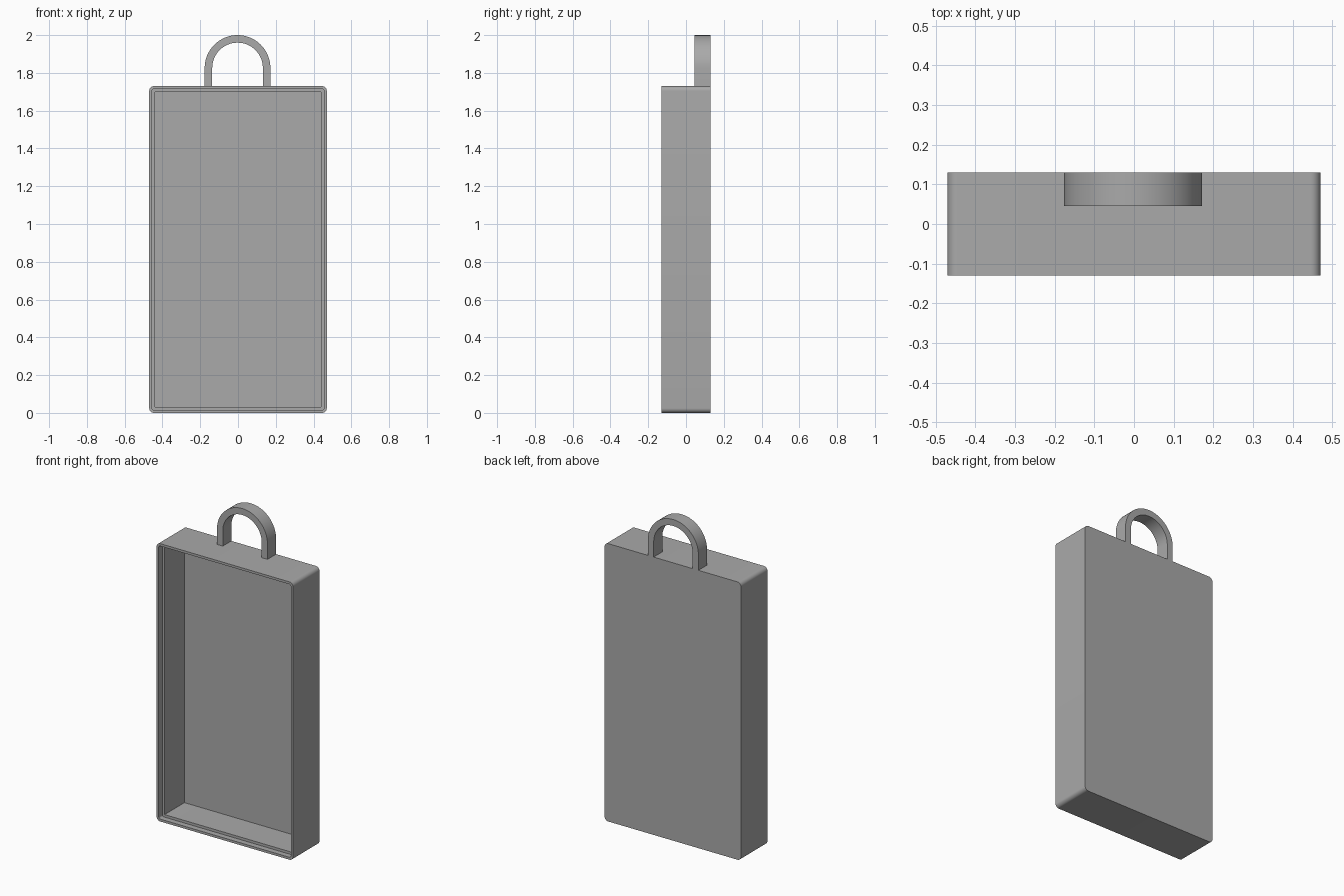
import bpy, bmesh, math

if "Cube" in bpy.data.objects:
    bpy.data.objects.remove(bpy.data.objects["Cube"], do_unlink=True)

grey = bpy.data.materials.new("plain grey")
grey.use_nodes = True
colour = (0.4, 0.4, 0.4, 1)
grey.diffuse_color = colour
grey.node_tree.nodes["Principled BSDF"].inputs["Base Color"].default_value = colour

HALF_W, HEIGHT, HALF_D = 0.47, 1.73, 0.13


def make_object(name, bm):
    bmesh.ops.recalc_face_normals(bm, faces=bm.faces)
    mesh = bpy.data.meshes.new(name)
    bm.to_mesh(mesh)
    bm.free()
    mesh.materials.append(grey)
    mesh.shade_smooth()
    mesh.set_sharp_from_angle(angle=math.radians(30))
    obj = bpy.data.objects.new(name, mesh)
    bpy.context.collection.objects.link(obj)
    return obj


def bridge(bm, a, b):
    n = len(a)
    for i in range(n):
        j = (i + 1) % n
        bm.faces.new((a[i], a[j], b[j], b[i]))


def rounded_ring(bm, inset, radius, y, steps=8):
    """Rounded rectangle in the xz plane, inset from the tray outline."""
    ring = []
    cx = HALF_W - inset - radius
    cz = HEIGHT / 2 - inset - radius
    for corner, (sx, sz) in enumerate(((1, 1), (-1, 1), (-1, -1), (1, -1))):
        for k in range(steps + 1):
            a = (corner + k / steps) * math.pi / 2
            ring.append(bm.verts.new((sx * cx + radius * math.cos(a), y,
                                      HEIGHT / 2 + sz * cz + radius * math.sin(a))))
    return ring


# Open tray: back, outer wall, rim, stepped lip, cavity wall, floor
bm = bmesh.new()
rings = [rounded_ring(bm, *spec) for spec in (
    (0, 0.025, HALF_D),
    (0, 0.025, -HALF_D),
    (0.015, 0.01, -HALF_D),
    (0.015, 0.01, -HALF_D + 0.035),
    (0.031, 0.002, -HALF_D + 0.035),
    (0.031, 0.002, HALF_D - 0.03),
)]
for a, b in zip(rings, rings[1:]):
    bridge(bm, a, b)
bm.faces.new(rings[0])
bm.faces.new(rings[-1])
make_object("tray", bm)

# Hanging loop: flat arch with straight legs, flush with the back
OUTER, INNER, CENTRE_X = 0.174, 0.134, -0.0025
ARCH_Z = 2 - OUTER
LEG_END = HEIGHT - 0.01


def arch_path(radius, steps=32):
    arc = [(radius * math.cos(math.pi * k / steps),
            ARCH_Z + radius * math.sin(math.pi * k / steps)) for k in range(steps + 1)]
    return [(radius, LEG_END)] + arc + [(-radius, LEG_END)]


bm = bmesh.new()
sections = []
for (ox, oz), (ix, iz) in zip(arch_path(OUTER), arch_path(INNER)):
    sections.append([bm.verts.new((CENTRE_X + x, y, z)) for x, y, z in (
        (ox, 0.045, oz), (ox, HALF_D, oz), (ix, HALF_D, iz), (ix, 0.045, iz))])
for a, b in zip(sections, sections[1:]):
    bridge(bm, a, b)
bm.faces.new(sections[0])
bm.faces.new(sections[-1])
make_object("hanging_loop", bm)
